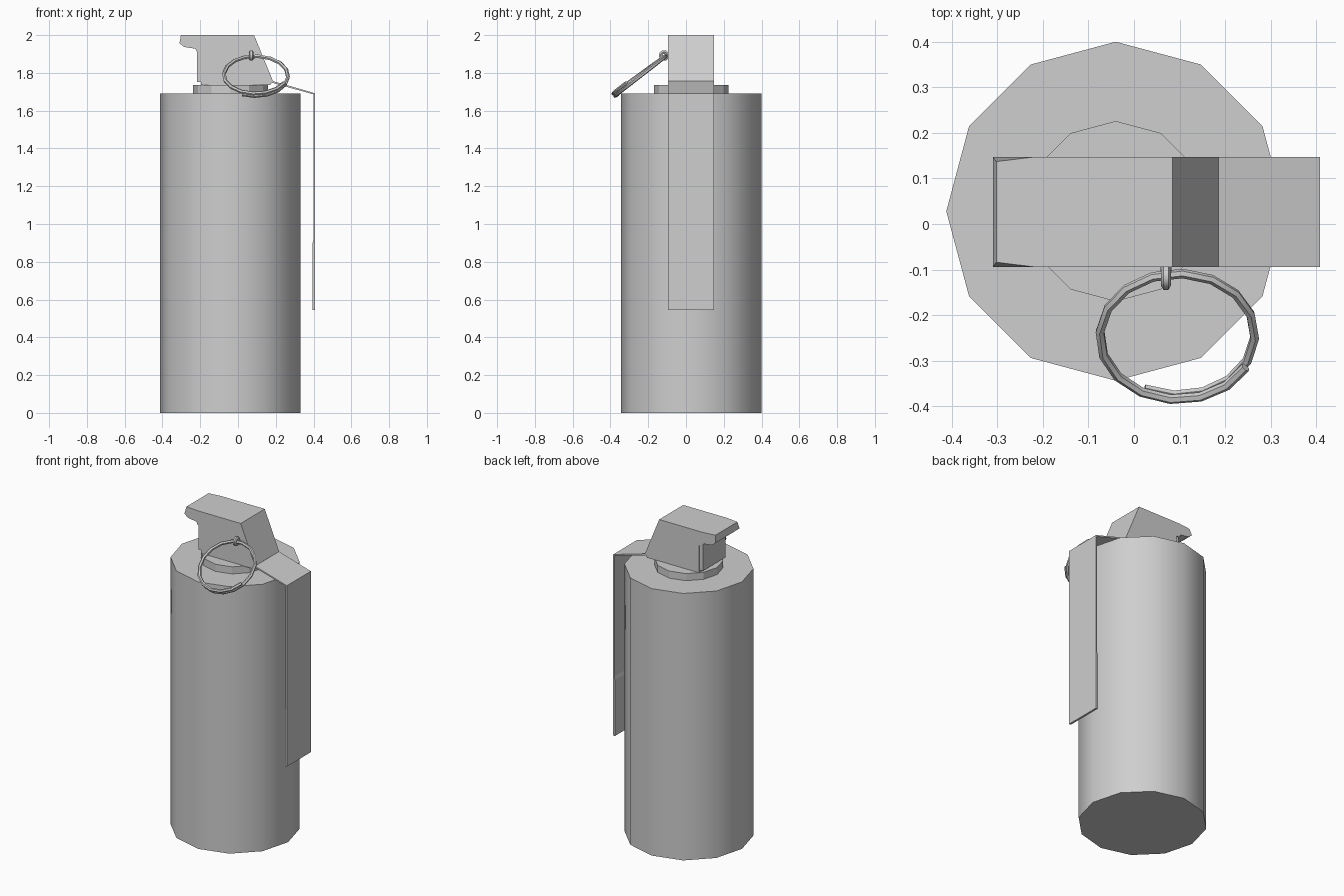
import bpy, bmesh, math
from mathutils import Vector

if "Cube" in bpy.data.objects:
    bpy.data.objects.remove(bpy.data.objects["Cube"], do_unlink=True)

GREY = (0.62, 0.62, 0.62, 1)
metal = bpy.data.materials.new("plain grey")
metal.use_nodes = True
metal.diffuse_color = GREY
metal.node_tree.nodes["Principled BSDF"].inputs["Base Color"].default_value = GREY

AXIS = (-0.04, 0.028)          # centre line of the canister
Y0, Y1 = -0.094, 0.147         # width of the head and lever


def smooth(obj, angle):
    bpy.ops.object.select_all(action="DESELECT")
    obj.select_set(True)
    bpy.context.view_layer.objects.active = obj
    bpy.ops.object.shade_smooth_by_angle(angle=math.radians(angle))


def cylinder(name, radius, z0, z1, sides=12):
    bpy.ops.mesh.primitive_cylinder_add(vertices=sides, radius=radius, depth=z1 - z0,
                                        location=(*AXIS, (z0 + z1) / 2))
    obj = bpy.context.object
    obj.name = name
    obj.data.materials.append(metal)
    return obj


def prism(name, profile, y0=Y0, y1=Y1, shape=None):
    """Extrude an x-z profile along y, then optionally adjust its vertices."""
    bm = bmesh.new()
    face = bm.faces.new([bm.verts.new((x, y0, z)) for x, z in profile])
    side = bmesh.ops.extrude_face_region(bm, geom=[face])["geom"]
    moved = [v for v in side if isinstance(v, bmesh.types.BMVert)]
    bmesh.ops.translate(bm, verts=moved, vec=(0, y1 - y0, 0))
    if shape:
        for v in bm.verts:
            shape(v)
    bmesh.ops.recalc_face_normals(bm, faces=bm.faces)
    mesh = bpy.data.meshes.new(name)
    bm.to_mesh(mesh)
    bm.free()
    obj = bpy.data.objects.new(name, mesh)
    bpy.context.collection.objects.link(obj)
    mesh.materials.append(metal)
    return obj


def wire(name, points, radius, closed=False):
    """Round wire along a list of points, turned into a mesh."""
    curve = bpy.data.curves.new(name, "CURVE")
    curve.dimensions = "3D"
    curve.bevel_depth = radius
    curve.bevel_resolution = 1
    curve.use_fill_caps = True
    spline = curve.splines.new("POLY")
    spline.points.add(len(points) - 1)
    for p, co in zip(spline.points, points):
        p.co = (*co, 1)
    spline.use_cyclic_u = closed
    obj = bpy.data.objects.new(name, curve)
    bpy.context.collection.objects.link(obj)
    bpy.ops.object.select_all(action="DESELECT")
    obj.select_set(True)
    bpy.context.view_layer.objects.active = obj
    bpy.ops.object.convert(target="MESH")
    obj = bpy.context.object
    obj.data.materials.clear()
    obj.data.materials.append(metal)
    return obj


# Canister and collar
smooth(cylinder("canister_body", 0.372, 0, 1.692), 40)
cylinder("collar", 0.198, 1.685, 1.737)


# Head with overhanging nose, its top tip pinched in
def pinch_tip(v):
    if v.co.x < -0.29 and v.co.z > 1.98:
        v.co.y += 0.01 if v.co.y < 0 else -0.01


prism("fuse_head", [(-0.302, 2.0), (-0.22, 2.0), (0.085, 2.0), (0.185, 1.757),
                    (0.17, 1.735), (-0.195, 1.735), (-0.195, 1.91), (-0.217, 1.91),
                    (-0.225, 1.928), (-0.285, 1.937), (-0.31, 1.957)], shape=pinch_tip)
prism("nose_plate", [(-0.217, 1.752), (-0.19, 1.752), (-0.19, 1.912), (-0.217, 1.912)],
      Y0 + 0.006, Y1 - 0.006)

# Bent safety lever, slightly thicker toward its foot
prism("safety_lever", [(0.18, 1.758), (0.408, 1.692), (0.408, 0.545), (0.395, 0.545),
                       (0.395, 0.9), (0.4, 0.92), (0.4, 1.686), (0.18, 1.748)])

# Split pull ring: a tilted coil of a little over one turn
centre = Vector((0.095, -0.245, 1.787))
across = Vector((1, 0, 0))
down = Vector((0, -0.8, -0.6))
normal = Vector((0, -0.6, 0.8))
coil = []
STEPS = 20
for i in range(STEPS + 1):
    t = i / STEPS
    a = math.radians(28 + 447 * t)
    coil.append(centre + 0.17 * (math.cos(a) * across + math.sin(a) * down)
                + (0.01 - 0.02 * t) * normal)
smooth(wire("pull_ring", coil, 0.0105), 50)

# Pin and the small eye holding the ring
smooth(wire("pin", [(0.07, Y0 + 0.03, 1.893), (0.07, -0.104, 1.893)], 0.012), 50)
eye = [(0.07, -0.116 + 0.019 * math.cos(k * math.tau / 10),
        1.892 + 0.019 * math.sin(k * math.tau / 10)) for k in range(10)]
smooth(wire("pin_eye", eye, 0.011, closed=True), 50)
